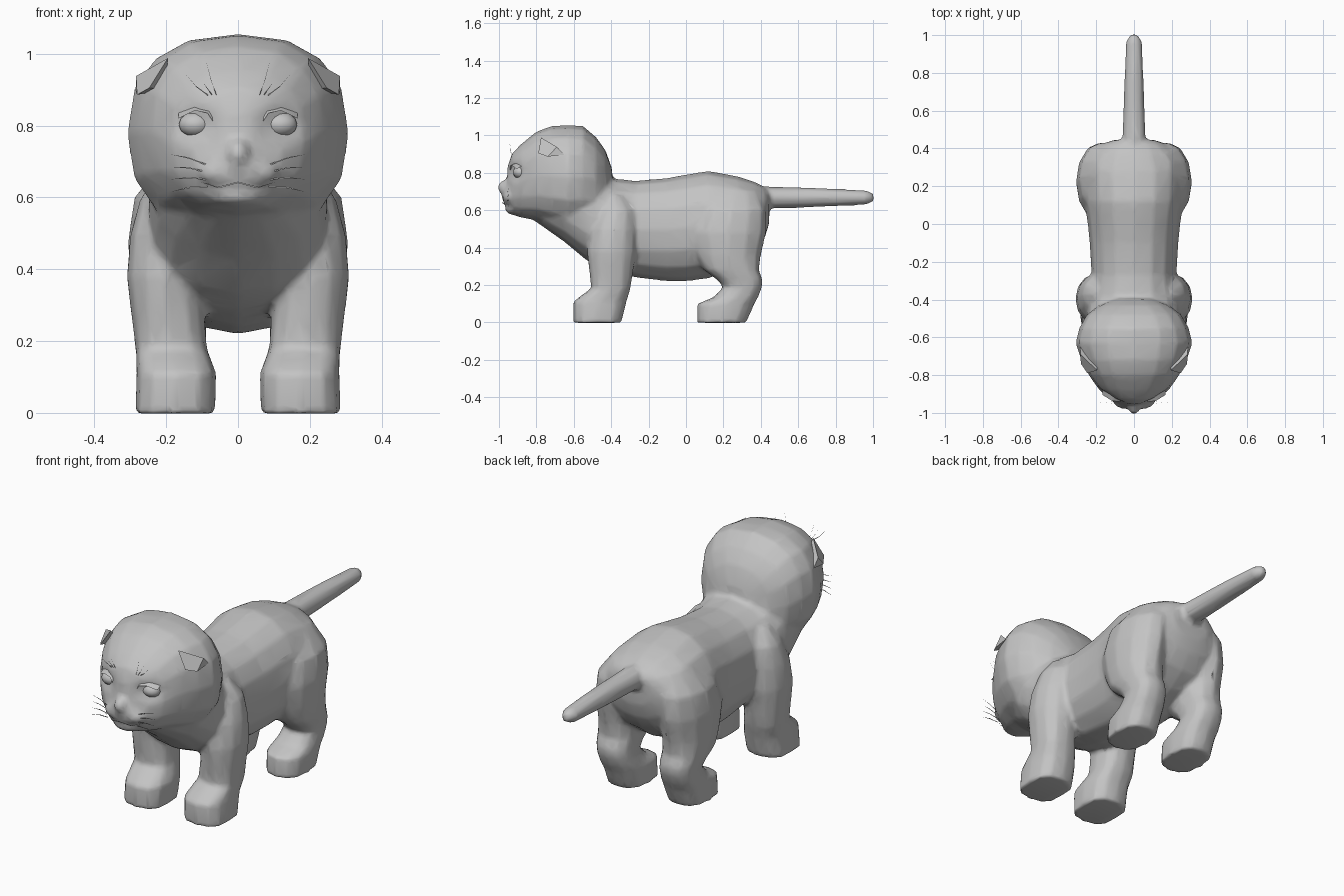
import bpy, math
from mathutils import Vector

if "Cube" in bpy.data.objects:
    bpy.data.objects.remove(bpy.data.objects["Cube"])

fur = bpy.data.materials.new("grey fur")
fur.diffuse_color = (0.55, 0.55, 0.55, 1)
fur.use_nodes = True
fur.node_tree.nodes["Principled BSDF"].inputs["Base Color"].default_value = fur.diffuse_color


def pick(objs):
    bpy.ops.object.select_all(action='DESELECT')
    for ob in objs:
        ob.select_set(True)
    bpy.context.view_layer.objects.active = objs[0]


def make(name, verts, faces, mirror=False, angle=60):
    me = bpy.data.meshes.new(name)
    me.from_pydata(verts, [], faces)
    me.materials.append(fur)
    ob = bpy.data.objects.new(name, me)
    bpy.context.collection.objects.link(ob)
    pick([ob])
    bpy.ops.object.mode_set(mode='EDIT')
    bpy.ops.mesh.select_all(action='SELECT')
    bpy.ops.mesh.normals_make_consistent(inside=False)
    bpy.ops.object.mode_set(mode='OBJECT')
    bpy.ops.object.shade_smooth_by_angle(angle=math.radians(angle))
    if mirror:
        ob.modifiers.new("mirror", 'MIRROR')
    return ob


def sp(v, p):
    return math.copysign(abs(v) ** (2 / p), v)


def loft(name, rings, axis, sides=14, power=2.2, mirror=False):
    """Rings are (position, low a, high a, low b, high b) across the axis."""
    verts, faces = [], []
    for t, a0, a1, b0, b1 in rings:
        p = 2.0 if axis == 'z' and t > 0.3 else power  # upper legs are rounder
        for i in range(sides):
            w = math.tau * i / sides
            a = (a0 + a1) / 2 + (a1 - a0) / 2 * sp(math.sin(w), p)
            b = (b0 + b1) / 2 + (b1 - b0) / 2 * sp(math.cos(w), p)
            verts.append((a, t, b) if axis == 'y' else (a, b, t))
    for r in range(len(rings) - 1):
        for i in range(sides):
            j = (i + 1) % sides
            faces.append((r * sides + i, r * sides + j,
                          (r + 1) * sides + j, (r + 1) * sides + i))
    faces.append(tuple(range(sides)))
    last = (len(rings) - 1) * sides
    faces.append(tuple(range(last, last + sides)))
    return make(name, verts, faces, mirror)


def along_y(rows):
    return [(y, -w, w, lo, hi) for y, w, lo, hi in rows]


def blob(name, centre, radius, mirror=False, seg=12, rows=7):
    c, s = Vector(centre), Vector(radius)
    rings = []
    for k in range(rows + 1):
        f = math.pi * (0.06 + 0.88 * k / rows)
        m, r = c.y - s.y * math.cos(f), math.sin(f)
        rings.append((m, c.x - s.x * r, c.x + s.x * r, c.z - s.z * r, c.z + s.z * r))
    return loft(name, rings, 'y', seg, 2, mirror)


# Torso, with the chest rising forward into a thick neck
torso = loft("torso", along_y([
    (-.82, .15, .55, .82), (-.65, .235, .43, .86), (-.53, .25, .33, .84),
    (-.45, .25, .29, .80), (-.38, .24, .268, .768), (-.27, .225, .24, .757),
    (-.10, .235, .22, .772), (.0, .245, .22, .79), (.12, .262, .235, .81),
    (.28, .265, .30, .78), (.37, .225, .37, .75), (.42, .175, .45, .725),
    (.445, .11, .53, .70)]), 'y', 16)

# Head
head = loft("head", along_y([
    (-.955, .05, .62, .83), (-.93, .125, .575, .905), (-.88, .185, .56, .955),
    (-.80, .24, .545, 1.02), (-.72, .28, .52, 1.05), (-.63, .31, .50, 1.055),
    (-.55, .29, .50, 1.05), (-.48, .25, .52, .99), (-.43, .185, .55, .92),
    (-.395, .10, .62, .82)]), 'y', 16, 2.4)

# Muzzle, chin and nose
muzzle = blob("muzzle", (0, -.915, .68), (.11, .07, .08))
pad = blob("whisker_pad", (.045, -.935, .67), (.07, .045, .04), True)
chin = blob("chin", (0, -.91, .606), (.08, .058, .034))
nose = blob("nose", (0, -.95, .722), (.038, .058, .045))

# Front legs with paws
front_leg = loft("front_leg", [
    (-.002, .063, .287, -.603, -.345), (.11, .06, .283, -.603, -.318),
    (.145, .073, .284, -.56, -.307), (.18, .086, .286, -.507, -.297),
    (.38, .10, .311, -.53, -.264), (.50, .09, .30, -.515, -.262),
    (.60, .06, .272, -.48, -.265), (.68, .03, .21, -.44, -.32)],
    'z', 12, 2.7, True)

# Hind legs with thigh, hock and paw
hind_leg = loft("hind_leg", [
    (-.002, .073, .277, .057, .322), (.10, .068, .279, .062, .367),
    (.135, .078, .276, .148, .387), (.19, .088, .274, .20, .407),
    (.23, .088, .282, .162, .41), (.28, .083, .292, .095, .39),
    (.36, .07, .302, .045, .402), (.48, .06, .307, .015, .43),
    (.60, .05, .289, .05, .432), (.71, .03, .20, .14, .39)],
    'z', 12, 2.5, True)

# Tail
tail = loft("tail", along_y([
    (.38, .07, .60, .73), (.46, .064, .609, .726), (.65, .057, .613, .723),
    (.965, .045, .628, .707), (1.003, .02, .645, .688)]), 'y', 8, 2)

# Fuse the fur-covered parts into one softly blended skin
parts = [torso, head, muzzle, pad, chin, nose, front_leg, hind_leg, tail]
pick(parts)
bpy.ops.object.convert(target='MESH')
pick(parts)
bpy.ops.object.join()
skin = bpy.context.view_layer.objects.active
skin.name = "body_skin"
m = skin.modifiers.new("fuse", 'REMESH')
m.mode, m.voxel_size = 'VOXEL', 0.0125
m = skin.modifiers.new("soften", 'SMOOTH')
m.factor, m.iterations = 0.5, 5
pick([skin])
bpy.ops.object.convert(target='MESH')

# Eye sockets pressed into the face
for v in skin.data.vertices:
    if v.co.y < -.8:
        dx, dz = (abs(v.co.x) - .12) / .055, (v.co.z - .80) / .045
        v.co.y += .026 * math.exp(-dx * dx - dz * dz)
skin.modifiers.new("simplify", 'DECIMATE').ratio = 0.15
pick([skin])
bpy.ops.object.convert(target='MESH')
bpy.ops.object.shade_smooth()

# Eyes under thin upper lids
blob("eye", (.118, -.885, .803), (.048, .04, .036), True)
make("eyelid", [(.07, -.942, .812), (.085, -.94, .835), (.12, -.934, .842),
                (.166, -.905, .82), (.166, -.88, .835), (.12, -.905, .852), (.075, -.915, .848)],
     [(0, 1, 6), (1, 2, 5, 6), (2, 3, 4, 5)], True)

# Folded ears
make("ear", [(.195, -.775, .988), (.247, -.79, .905), (.281, -.74, .886),
             (.285, -.65, .897), (.284, -.69, .938), (.20, -.70, .90)],
     [(0, 1, 2, 4), (4, 2, 3), (0, 4, 5), (4, 3, 5), (3, 2, 5), (2, 1, 5), (1, 0, 5)],
     True, 35)


# Whiskers, brow hairs and mouth line as thin slivers
def hairs(name, rows):
    verts, faces = [], []
    for root, tip, bend in rows:
        a, b = Vector(root), Vector(tip)
        mid = (a + b) / 2 + Vector((0, 0, bend))
        n = len(verts)
        verts += [a + Vector((0, 0, .002)), a - Vector((0, 0, .002)),
                  mid - Vector((.001, 0, .002)), b, mid + Vector((.001, 0, .002))]
        faces.append((n, n + 1, n + 2, n + 3, n + 4))
    make(name, verts, faces, True)


hairs("whiskers", [((.085, -.955, .69 - .02 * k), (.19, -.945, .72 - .035 * k), .005)
                   for k in range(4)])
hairs("brow_hairs", [((.06 + .012 * k, -.93, .885), (.09 + .03 * k, -.945, .985 - .018 * k), -.008)
                     for k in range(3)])
hairs("mouth_line", [((.0, -.985, .642), (.11, -.945, .645), -.016)])
